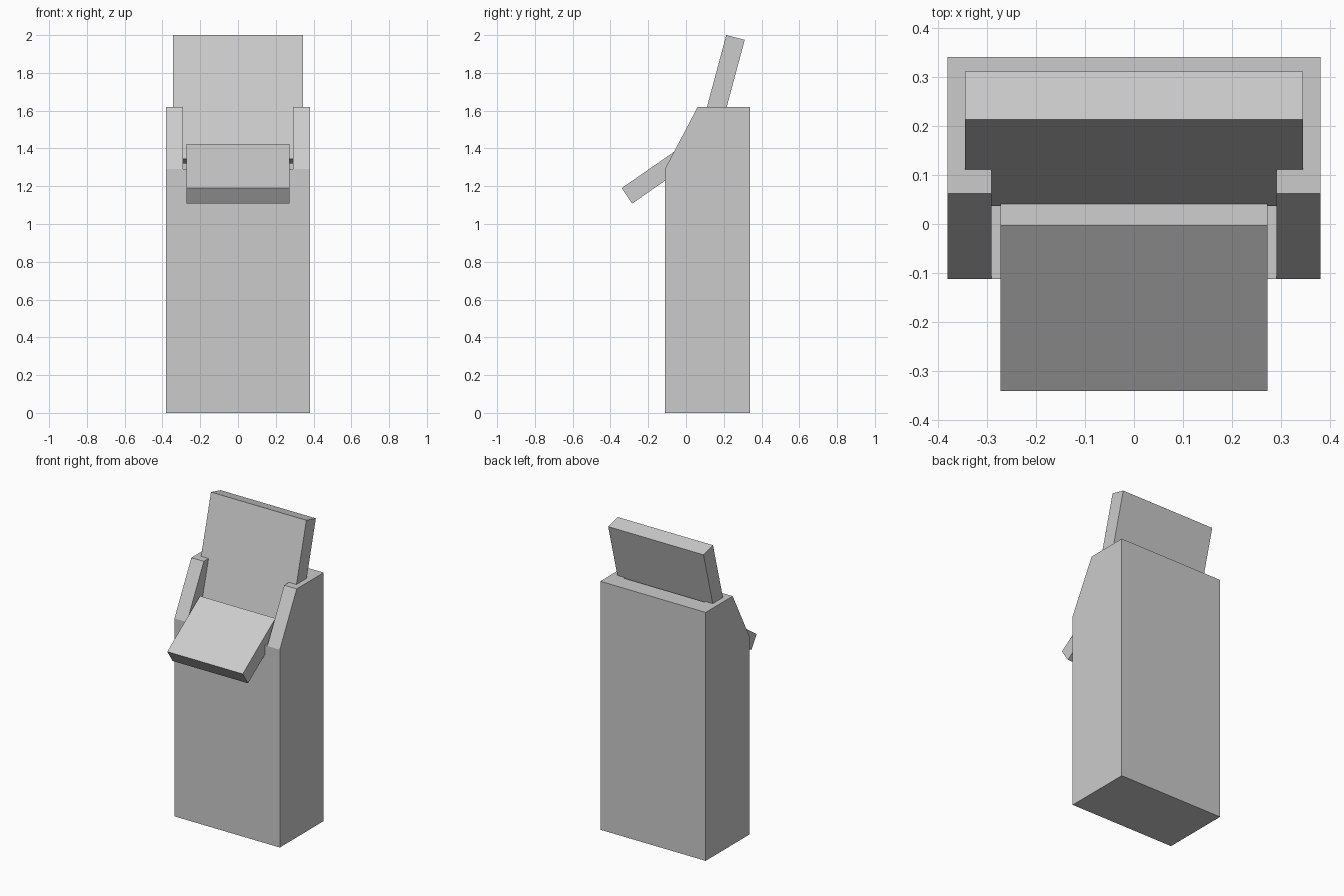
import bpy

if "Cube" in bpy.data.objects:
    bpy.data.objects.remove(bpy.data.objects["Cube"])


def extrude_profile(name, profile, half_width):
    """Prism from a (y, z) outline, symmetric about x = 0."""
    n = len(profile)
    verts = [(s * half_width, y, z) for s in (-1, 1) for y, z in profile]
    faces = [tuple(reversed(range(n))), tuple(range(n, 2 * n))]
    faces += [(i, (i + 1) % n, (i + 1) % n + n, i + n) for i in range(n)]
    mesh = bpy.data.meshes.new(name)
    mesh.from_pydata(verts, [], faces)
    obj = bpy.data.objects.new(name, mesh)
    bpy.context.collection.objects.link(obj)
    return obj


# Cabinet with sloped upper front
cabinet = extrude_profile("cabinet", [
    (-0.112, 0), (0.34, 0), (0.34, 1.62), (0.062, 1.62), (-0.112, 1.29)], 0.38)

# Recess between the two cheeks
cutter = extrude_profile("recess_cutter", [
    (-0.3, 1.29), (0.225, 1.29), (0.225, 1.8), (-0.3, 1.8)], 0.29)
cutter.hide_render = True
cut = cabinet.modifiers.new("recess", 'BOOLEAN')
cut.operation = 'DIFFERENCE'
cut.solver = 'EXACT'
cut.object = cutter
bpy.context.view_layer.objects.active = cabinet
bpy.ops.object.modifier_apply(modifier=cut.name)
bpy.data.objects.remove(cutter)

# Leaning display panel, its lower end set into the cabinet
extrude_profile("display_panel", [
    (0.037, 1.345), (0.135, 1.32), (0.311, 1.975), (0.213, 2.0)], 0.344)

# Sloped control shelf
extrude_profile("control_shelf", [
    (-0.34, 1.19), (-0.285, 1.108), (0.052, 1.343), (-0.003, 1.424)], 0.272)
